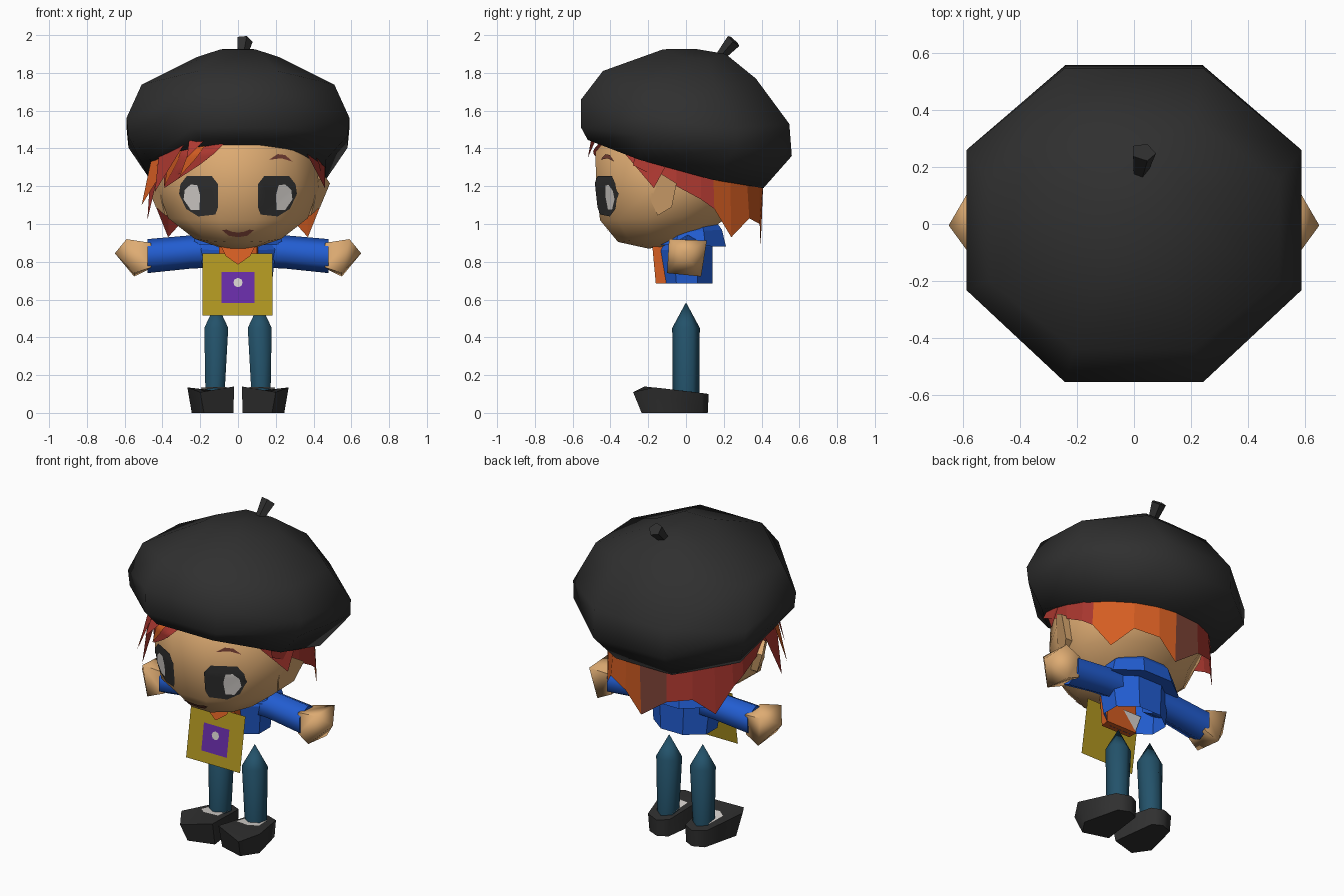
import bpy, bmesh, math
from mathutils import Vector
from mathutils.bvhtree import BVHTree

if "Cube" in bpy.data.objects:
    bpy.data.objects.remove(bpy.data.objects["Cube"])

COLOURS = {
    "black": (.029, .029, .029), "skin": (.73, .41, .17), "blue": (.016, .11, .64),
    "teal": (.017, .085, .145), "yellow": (.44, .31, .015), "purple": (.14, .026, .39),
    "red": (.42, .04, .03), "orange": (.66, .11, .016), "brown": (.22, .06, .04),
    "white": (.68, .65, .62)}
MATS = {}
for key, rgb in COLOURS.items():
    MATS[key] = bpy.data.materials.new(key)
    MATS[key].diffuse_color = (*rgb, 1)


def finish(name, bm, mats, smooth=0):
    me = bpy.data.meshes.new(name)
    bm.to_mesh(me)
    bm.free()
    for m in mats:
        me.materials.append(MATS[m])
    ob = bpy.data.objects.new(name, me)
    bpy.context.collection.objects.link(ob)
    if smooth:
        bpy.ops.object.select_all(action='DESELECT')
        ob.select_set(True)
        bpy.context.view_layer.objects.active = ob
        bpy.ops.object.shade_smooth_by_angle(angle=math.radians(smooth))
    return ob


def skin(name, rings, mats, smooth=0, open_start=False):
    """Skin over a list of equal point rings, closed unless told otherwise."""
    bm = bmesh.new()
    vs = [[bm.verts.new(p) for p in r] for r in rings]
    n = len(vs[0])
    for a, b in zip(vs, vs[1:]):
        for i in range(n):
            j = (i + 1) % n
            bm.faces.new((a[i], a[j], b[j], b[i]))
    if not open_start:
        bm.faces.new(vs[0][::-1])
    bm.faces.new(vs[-1])
    bmesh.ops.remove_doubles(bm, verts=bm.verts, dist=.0005)
    bmesh.ops.recalc_face_normals(bm, faces=bm.faces)
    return finish(name, bm, mats, smooth)


def tilted(n, front, back, hx, dip=0, push=0):
    """Level-ish ring from a front (y, z), a back (y, z) and a half width."""
    out, k = [], math.cos(math.pi / n)
    for i in range(n):
        t = 2 * math.pi * (i + .5) / n
        sx, u = math.cos(t) / k, (math.sin(t) / k + 1) / 2
        d = dip * max(0, abs(sx) - .414) / .586
        p = push if abs(sx) > .9 and u > .5 else 0
        out.append((hx * sx, front[0] + (back[0] - front[0]) * u + p,
                    front[1] + (back[1] - front[1]) * u + d))
    return out


def round_ring(n, centre, r1, r2, axis, turn=0):
    """Ellipse ring around a centre, across the given axis."""
    axis = Vector(axis).normalized()
    u = Vector((0, 1, 0)) if abs(axis.y) < .5 else Vector((1, 0, 0))
    w = axis.cross(u).normalized()
    u = w.cross(axis)
    return [Vector(centre) + u * r1 * math.cos(t) + w * r2 * math.sin(t)
            for t in (2 * math.pi * (i + turn) / n for i in range(n))]


def plate(name, points, mat, direction=(0, -1, 0)):
    """Thin flat piece, facing roughly the given direction."""
    bm = bmesh.new()
    f = bm.faces.new([bm.verts.new(p) for p in points])
    f.normal_update()
    if f.normal.dot(Vector(direction)) < 0:
        f.normal_flip()
    return finish(name, bm, [mat])


# Head
head = skin("head", [
    tilted(12, (-.20, .87), (-.02, .89), .10),
    tilted(12, (-.36, .905), (.10, .95), .23),
    tilted(12, (-.455, 1.02), (.24, 1.05), .37),
    tilted(12, (-.475, 1.2), (.37, 1.2), .43),
    tilted(12, (-.48, 1.38), (.36, 1.33), .41),
    tilted(12, (-.3, 1.6), (.2, 1.6), .25)], ["skin"], 60)
bm = bmesh.new()
bm.from_mesh(head.data)
face_tree = BVHTree.FromBMesh(bm)
bm.free()


def painted(name, outline, mat, lift, s=1):
    """Patch of (x, z) points laid onto the front of the head."""
    bm = bmesh.new()
    n = len(outline)
    cx, cz = sum(p[0] for p in outline) / n, sum(p[1] for p in outline) / n
    c = bm.verts.new((s * cx, -2, cz))
    vs = [bm.verts.new((s * x, -2, z)) for x, z in outline]
    for i in range(n):
        bm.faces.new((c, vs[i], vs[(i + 1) % n]))
    bmesh.ops.subdivide_edges(bm, edges=bm.edges, cuts=4, use_grid_fill=True)
    for v in bm.verts:
        hit = face_tree.ray_cast(v.co, Vector((0, 1, 0)))[0]
        v.co.y = (hit.y if hit else -.1) - lift
    bm.normal_update()
    if sum(f.normal.y for f in bm.faces) > 0:
        bmesh.ops.reverse_faces(bm, faces=bm.faces)
    return finish(name, bm, [mat], 60)


# Face details and thin flared ears
EYE = [(.12, 1.05), (.21, 1.04), (.275, 1.08), (.312, 1.16), (.305, 1.21), (.27, 1.255),
       (.14, 1.255), (.105, 1.21), (.105, 1.09)]
GLINT = [(.205, 1.075), (.25, 1.075), (.288, 1.13), (.282, 1.18), (.25, 1.21), (.215, 1.205), (.2, 1.15)]
BROW = [(.165, 1.34), (.23, 1.348), (.29, 1.33), (.25, 1.365), (.21, 1.37)]
MOUTH = [(0, .93), (.05, .938), (.085, .968), (.06, .97), (.03, .958), (0, .955)]
EAR = [(.42, -.18, 1.22), (.452, -.13, 1.265), (.487, -.05, 1.215),
       (.435, -.075, 1.09), (.385, -.15, 1.045), (.405, -.185, 1.12)]
for s, side in ((1, "right"), (-1, "left")):
    painted(side + "_eye", EYE, "black", .006, s)
    painted(side + "_eye_glint", GLINT, "white", .011, s)
    painted(side + "_brow", BROW, "brown", .006, s)
    painted(side + "_mouth", MOUTH, "brown", .007, s)
    skin(side + "_ear", [[(s * .36, y, z) for x, y, z in EAR],
                         [(s * x, y, z) for x, y, z in EAR]], ["skin"])

# Beret and its stem
skin("beret", [
    tilted(8, (-.52, 1.445), (.41, 1.19), .465, -.03),
    tilted(8, (-.555, 1.51), (.56, 1.36), .58, 0, .035),
    tilted(8, (-.555, 1.66), (.547, 1.53), .59, -.06, .035),
    tilted(8, (-.44, 1.81), (.37, 1.77), .51, -.06, .02),
    tilted(8, (-.12, 1.925), (.21, 1.9), .22, -.035),
    [(0, .05, 1.927)] * 8], ["black"], 60)
lean = (.02, .09, .1)
skin("beret_stem", [round_ring(5, (.02, .175, 1.88), .025, .025, lean),
                    round_ring(5, (.033, .253, 1.97), .045, .042, lean)], ["black"])

# Hair around the sides and back, with pointed lower edge
HALF = [(.43, -.28, 1.31), (.45, -.05, 1.2), (.448, .08, 1.13), (.43, .15, 1.08),
        (.37, .24, .93), (.28, .335, 1.03), (.14, .39, 1.0)]
edge = HALF + [(.03, .395, .88)] + [(-x, y, z) for x, y, z in reversed(HALF)]
bm = bmesh.new()
low, high = [], []
for x, y, z in edge:
    a = math.atan2(y + .05, x)
    tx, ty = .455 * math.cos(a), -.05 + .46 * math.sin(a)
    low.append(bm.verts.new((x, y, z)))
    high.append(bm.verts.new((tx, ty, 1.45 - .247 * (ty + .52))))
for i in range(len(edge) - 1):
    f = bm.faces.new((low[i], low[i + 1], high[i + 1], high[i]))
    c = f.calc_center_median()
    f.material_index = 1 if c.x > .07 and c.y > .18 else 2 if -.15 < c.x < 0 and c.y > .2 else 0
finish("back_hair", bm, ["red", "orange", "brown"])

# Swept fringe and loose side locks
painted("fringe", [(-.05, 1.45), (-.13, 1.37), (-.2, 1.315), (-.3, 1.25), (-.39, 1.19),
                   (-.395, 1.32), (-.3, 1.46)], "red", .02)
painted("fringe_streak_inner", [(-.15, 1.45), (-.22, 1.35), (-.31, 1.25), (-.27, 1.36), (-.22, 1.45)], "orange", .03)
painted("fringe_streak_outer", [(-.28, 1.45), (-.32, 1.33), (-.39, 1.2), (-.37, 1.32), (-.33, 1.42)], "orange", .03)
LOCKS = [((-.33, -.38, 1.39), (-.46, -.2, 1.34), (-.51, -.26, 1.10), "orange"),
         ((-.40, -.30, 1.36), (-.46, -.1, 1.32), (-.48, -.25, 1.02), "red"),
         ((-.28, -.44, 1.43), (-.42, -.28, 1.36), (-.44, -.34, 1.17), "red"),
         ((.36, -.33, 1.38), (.46, -.1, 1.32), (.46, -.17, 1.19), "red"),
         ((-.16, -.5, 1.46), (-.26, -.48, 1.44), (-.27, -.52, 1.35), "red")]
for i, (a, b, tip, mat) in enumerate(LOCKS):
    plate("hair_lock_%d" % (i + 1), (a, b, tip), mat)

# Jacket body, open below, with warm shirt front and white hem inside; flared collar
skin("jacket", [tilted(8, (-.13, .685), (.14, .685), .18),
                tilted(8, (-.15, .86), (.14, .88), .2),
                tilted(8, (-.1, 1.0), (.13, 1.0), .16)], ["blue"], 0, True)
skin("shirt_front", [[(-.1, -.1, z), (.11, -.1, z), (.1, y, z), (-.1, y, z)]
                     for y, z in ((-.16, .686), (-.178, .88))], ["orange"])
plate("shirt_hem", [(0, -.094, .8), (-.13, -.094, .8), (-.09, -.094, .69)], "white", (0, 1, 0))
skin("collar", [tilted(8, (-.16, .89), (.212, .88), .24),
                tilted(8, (-.14, .95), (.19, .97), .215),
                tilted(8, (-.08, 1.01), (.15, 1.025), .14)], ["blue"])
plate("scarf", [(-.1, -.19, .9), (.1, -.19, .9), (.065, -.205, .83), (0, -.22, .785),
                (-.065, -.205, .83)], "orange")


# Front panel with badge, leaning forward at the bottom
def panel(x, z, lift=0):
    return (x, -.187 - .16 * (.845 - z) - lift, z)


plate("front_panel", [panel(-.187, .515), panel(.182, .515), panel(.182, .845), panel(-.187, .845)], "yellow")
plate("badge", [panel(x, z, .005) for x, z in ((-.087, .582), (.087, .582), (.087, .745), (-.087, .745))], "purple")
plate("badge_dot", [panel(.025 * math.cos(t), .69 + .025 * math.sin(t), .009)
                    for t in (math.pi * i / 4 for i in range(8))], "white")

# Arms, hands, legs and shoes
SHOE_TOP = [(.055, .085, .105), (.12, .12, .10), (.2, .085, .105), (.268, -.17, .135),
            (.2, -.28, .11), (.02, -.22, .14)]
SHOE_SOLE = [(.06, .085), (.12, .115), (.19, .085), (.245, -.14), (.18, -.235), (.025, -.19)]
for s, side in ((1, "right"), (-1, "left")):
    ax, up = (1, 0, 0), (0, 0, 1)
    skin(side + "_sleeve", [round_ring(6, (s * .12, .01, .86), .09, .09, ax, .5),
                            round_ring(6, (s * .25, .01, .852), .09, .088, ax, .5),
                            round_ring(6, (s * .48, 0, .83), .1, .09, ax, .5)], ["blue"], 65)
    # Four-sided mitten with a blunt point
    skin(side + "_hand", [[(s * .46, -.07, .9), (s * .46, .08, .89), (s * .46, .07, .765), (s * .46, -.07, .77)],
                          [(s * .59, -.09, .92), (s * .585, .11, .912), (s * .55, .08, .722), (s * .55, -.1, .74)],
                          [(s * .652, -.005, .845)] * 4], ["skin"], 75)
    skin(side + "_leg", [round_ring(6, (s * .122, 0, .09), .07, .058, up),
                         round_ring(6, (s * .115, 0, .45), .073, .073, up),
                         [(s * .115, 0, .585)] * 6], ["teal"], 65)
    skin(side + "_shoe", [[(s * x, y, 0) for x, y in SHOE_SOLE],
                          [(s * x, y, z) for x, y, z in SHOE_TOP],
                          [(s * .13, -.03, .119)] * 6], ["black"], 60)
    plate(side + "_sock", [(s * x, y, .123 - .12 * y) for x, y in
                           ((.07, .03), (.18, .03), (.2, -.08), (.15, -.12), (.06, -.11))],
          "white", up)

for m in bpy.data.materials:
    if m.users and not m.is_grease_pencil:
        m.use_nodes = True
        m.node_tree.nodes["Principled BSDF"].inputs["Base Color"].default_value = m.diffuse_color
